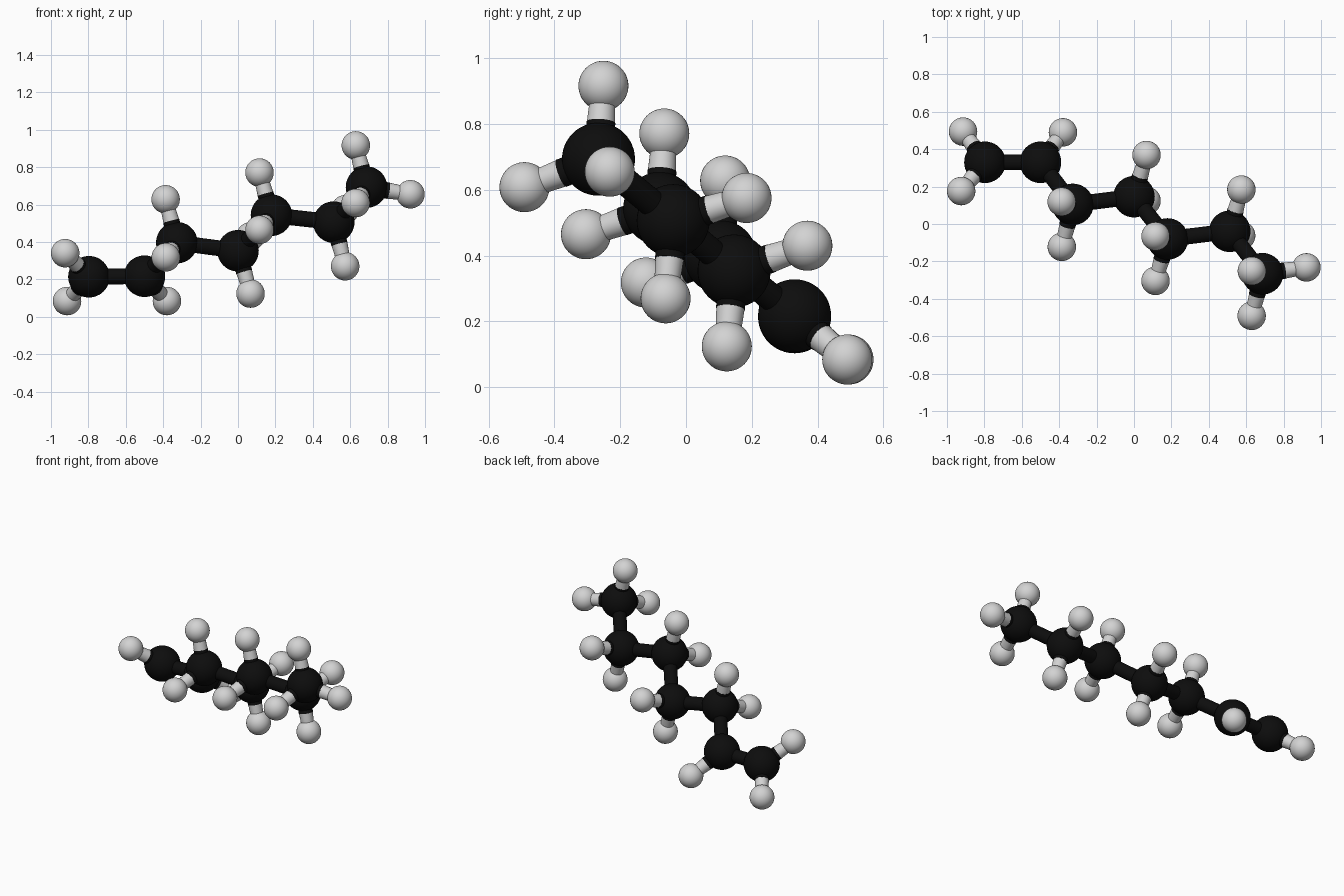
import bpy
from mathutils import Vector

if "Cube" in bpy.data.objects:
    bpy.data.objects.remove(bpy.data.objects["Cube"])

CARBON_R, HYDROGEN_R, BOND_R = 0.111, 0.076, 0.042


def material(name, rgb):
    m = bpy.data.materials.new(name)
    m.diffuse_color = (*rgb, 1)
    m.use_nodes = True
    m.node_tree.nodes["Principled BSDF"].inputs["Base Color"].default_value = m.diffuse_color
    return m


BLACK = material("carbon black", (0.004, 0.004, 0.004))
WHITE = material("hydrogen light grey", (0.65, 0.65, 0.65))


def finish(name, mat):
    ob = bpy.context.object
    ob.name = name
    ob.data.materials.append(mat)
    bpy.ops.object.shade_smooth_by_angle()


def ball(name, pos, radius, mat):
    bpy.ops.mesh.primitive_uv_sphere_add(segments=40, ring_count=24, radius=radius, location=pos)
    finish(name, mat)


def rod(name, a, b, ra, rb, mat):
    d = b - a
    bpy.ops.mesh.primitive_cone_add(vertices=32, radius1=ra, radius2=rb, depth=d.length,
                                    location=(a + b) / 2,
                                    rotation=d.to_track_quat('Z', 'Y').to_euler())
    finish(name, mat)


# Carbon chain, each with the hydrogens attached to it
chain = [
    ((-0.797, 0.330, 0.214), [(-0.924, 0.176, 0.340), (-0.914, 0.494, 0.084)]),
    ((-0.500, 0.330, 0.217), [(-0.380, 0.490, 0.084)]),
    ((-0.327, 0.105, 0.396), [(-0.387, 0.119, 0.628), (-0.386, -0.122, 0.318)]),
    ((0.000, 0.146, 0.353), [(0.067, 0.124, 0.124), (0.067, 0.369, 0.430)]),
    ((0.179, -0.080, 0.543), [(0.115, -0.066, 0.771), (0.115, -0.304, 0.465)]),
    ((0.512, -0.039, 0.506), [(0.573, -0.062, 0.270), (0.574, 0.184, 0.575)]),
    ((0.687, -0.266, 0.693), [(0.630, -0.251, 0.916), (0.629, -0.491, 0.608),
                              (0.922, -0.232, 0.655)]),
]

previous = None
for i, (c, hydrogens) in enumerate(chain, 1):
    c = Vector(c)
    ball(f"carbon_ball_{i}", c, CARBON_R, BLACK)
    if previous:
        rod(f"chain_bond_{i - 1}", previous, c, BOND_R, BOND_R, BLACK)
    previous = c
    # Hydrogen bonds: dark half at the carbon, light half at the hydrogen
    for j, h in enumerate(hydrogens, 1):
        h = Vector(h)
        mid = (c + h) / 2
        ball(f"hydrogen_ball_{i}_{j}", h, HYDROGEN_R, WHITE)
        rod(f"dark_half_bond_{i}_{j}", c, mid, 0.044, 0.044, BLACK)
        rod(f"light_half_bond_{i}_{j}", mid, h, 0.043, 0.036, WHITE)
